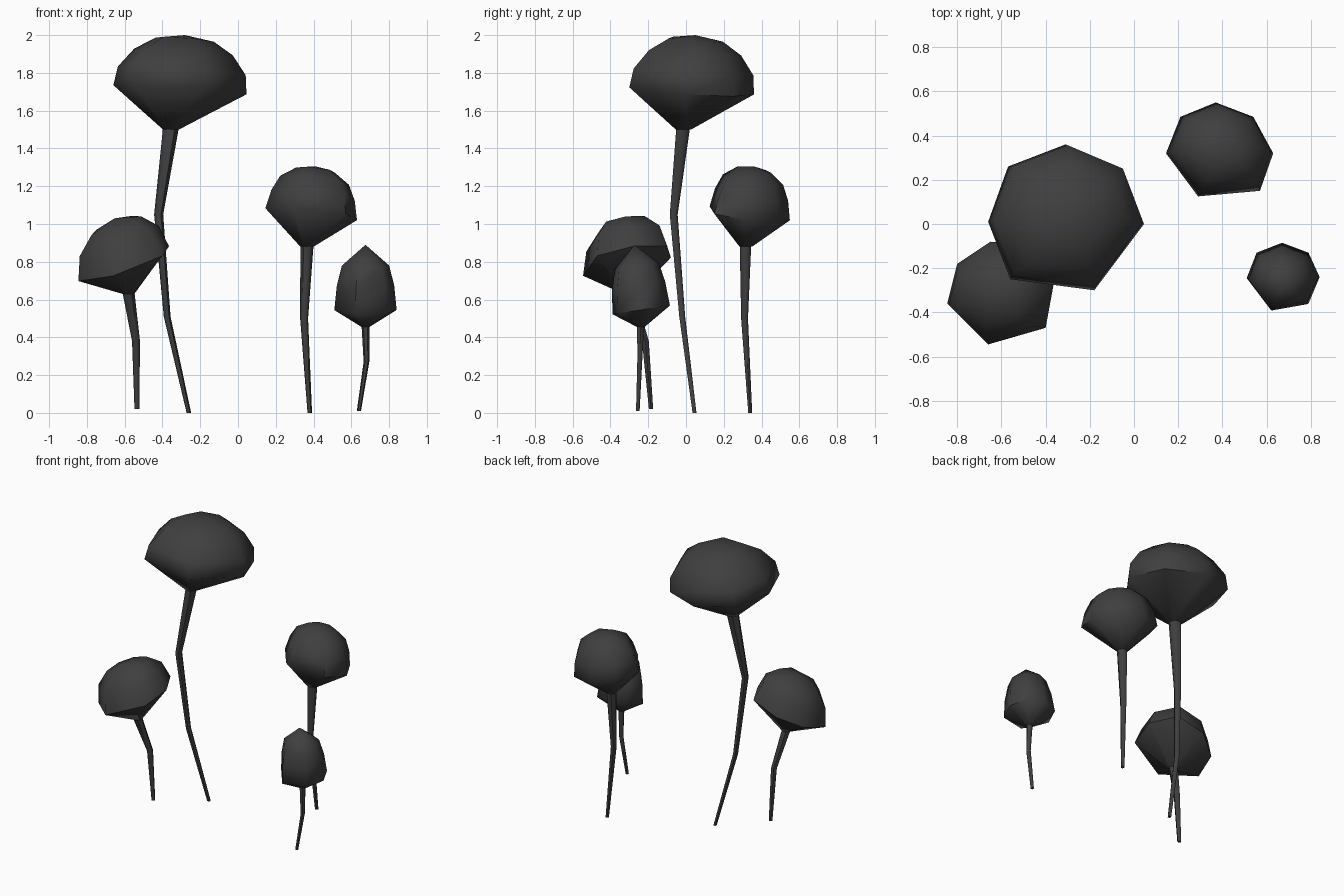
import bpy
import bmesh
import math
from mathutils import Vector

default_cube = bpy.data.objects.get("Cube")
if default_cube:
    bpy.data.objects.remove(default_cube, do_unlink=True)

charcoal = bpy.data.materials.new("charcoal")
charcoal.use_nodes = True
charcoal_colour = (0.05, 0.05, 0.05, 1)
charcoal.diffuse_color = charcoal_colour
shader = charcoal.node_tree.nodes["Principled BSDF"]
shader.inputs["Base Color"].default_value = charcoal_colour


def loft(name, rings, apex=None):
    """Skin a stack of equal rings; close the end with a face or a point."""
    bm = bmesh.new()
    loops = [[bm.verts.new(point) for point in ring] for ring in rings]
    count = len(loops[0])
    for lower, upper in zip(loops, loops[1:]):
        for i in range(count):
            j = (i + 1) % count
            bm.faces.new((lower[i], lower[j], upper[j], upper[i]))
    bm.faces.new(loops[0])
    if apex is None:
        bm.faces.new(loops[-1])
    else:
        tip = bm.verts.new(apex)
        for i in range(count):
            bm.faces.new((loops[-1][i], loops[-1][(i + 1) % count], tip))
    bmesh.ops.recalc_face_normals(bm, faces=bm.faces[:])
    mesh = bpy.data.meshes.new(name)
    bm.to_mesh(mesh)
    bm.free()
    mesh.materials.append(charcoal)
    obj = bpy.data.objects.new(name, mesh)
    bpy.context.collection.objects.link(obj)
    bpy.ops.object.select_all(action="DESELECT")
    obj.select_set(True)
    bpy.context.view_layer.objects.active = obj
    bpy.ops.object.shade_smooth_by_angle(angle=math.radians(60))
    return obj


def circle(x, y, z, radius, sides=6):
    angles = [math.tau * i / sides for i in range(sides)]
    return [Vector((x + radius * math.cos(a), y + radius * math.sin(a), z)) for a in angles]


def mushroom(name, stem, outline, centre, slope, lean, tiers, apex_height):
    """Bent stem of (x, y, z, radius) points under a tilted seven-sided cap.

    Tiers are (height above the rim, scale of the rim outline)."""
    loft(name + "_stem", [circle(*point) for point in stem])

    centre = Vector(centre)
    lean = Vector((lean[0], lean[1], 1))
    # rim points lie on a sloping plane through the cap centre
    rim = []
    for x, y in outline:
        rise = slope[0] * (x - centre.x) + slope[1] * (y - centre.y)
        rim.append(Vector((x, y, centre.z + rise)))
    spokes = [point - centre for point in rim]

    # the underside narrows to the top of the stem
    x, y, z, radius = stem[-1]
    neck_centre = Vector((x, y, z - 0.01))
    neck = [neck_centre + Vector((s.x, s.y, 0)).normalized() * radius for s in spokes]

    rings = [neck, rim]
    for height, scale in tiers:
        rings.append([centre + lean * height + s * scale for s in spokes])
    loft(name + "_cap", rings, centre + lean * apex_height)


# Tall mushroom with the broad cap
mushroom(
    "tall_mushroom",
    stem=[(-.26, .045, 0, .012), (-.375, -.02, .51, .018),
          (-.42, -.065, 1.05, .024), (-.355, -.015, 1.51, .042)],
    outline=[(.045, 0), (-.05, .25), (-.31, .36), (-.57, .26),
             (-.66, .01), (-.56, -.25), (-.18, -.3)],
    centre=(-.31, .02, 1.71), slope=(-.07, -.07), lean=(.1, .1),
    tiers=[(.1, .96), (.2, .74), (.265, .44)], apex_height=.29)

# Tilted mushroom at the front right
mushroom(
    "tilted_mushroom",
    stem=[(-.535, -.185, .02, .013), (-.54, -.215, .38, .021),
          (-.58, -.3, .64, .032)],
    outline=[(-.365, -.28), (-.46, -.1), (-.65, -.08), (-.8, -.18),
             (-.845, -.36), (-.66, -.545), (-.4, -.47)],
    centre=(-.605, -.32, .79), slope=(.35, .2), lean=(-.2, -.1),
    tiers=[(.12, .87), (.2, .55)], apex_height=.24)

# Mid-height mushroom at the back left
mushroom(
    "back_mushroom",
    stem=[(.38, .34, 0, .012), (.35, .31, .5, .021),
          (.365, .315, .89, .035)],
    outline=[(.63, .32), (.54, .485), (.37, .55), (.21, .485),
             (.145, .32), (.29, .125), (.57, .15)],
    centre=(.385, .335, 1.05), slope=(-.13, -.15), lean=(.1, .1),
    tiers=[(.1, .91), (.18, .75), (.235, .42)], apex_height=.255)

# Small mushroom with the pointed cap at the front left
mushroom(
    "small_mushroom",
    stem=[(.64, -.255, .01, .011), (.68, -.245, .27, .015),
          (.675, -.24, .465, .021)],
    outline=[(.84, -.24), (.79, -.13), (.67, -.085), (.555, -.13),
             (.51, -.245), (.62, -.39), (.79, -.36)],
    centre=(.675, -.24, .545), slope=(0, .15), lean=(0, -.1),
    tiers=[(.13, .92), (.235, .76)], apex_height=.345)
